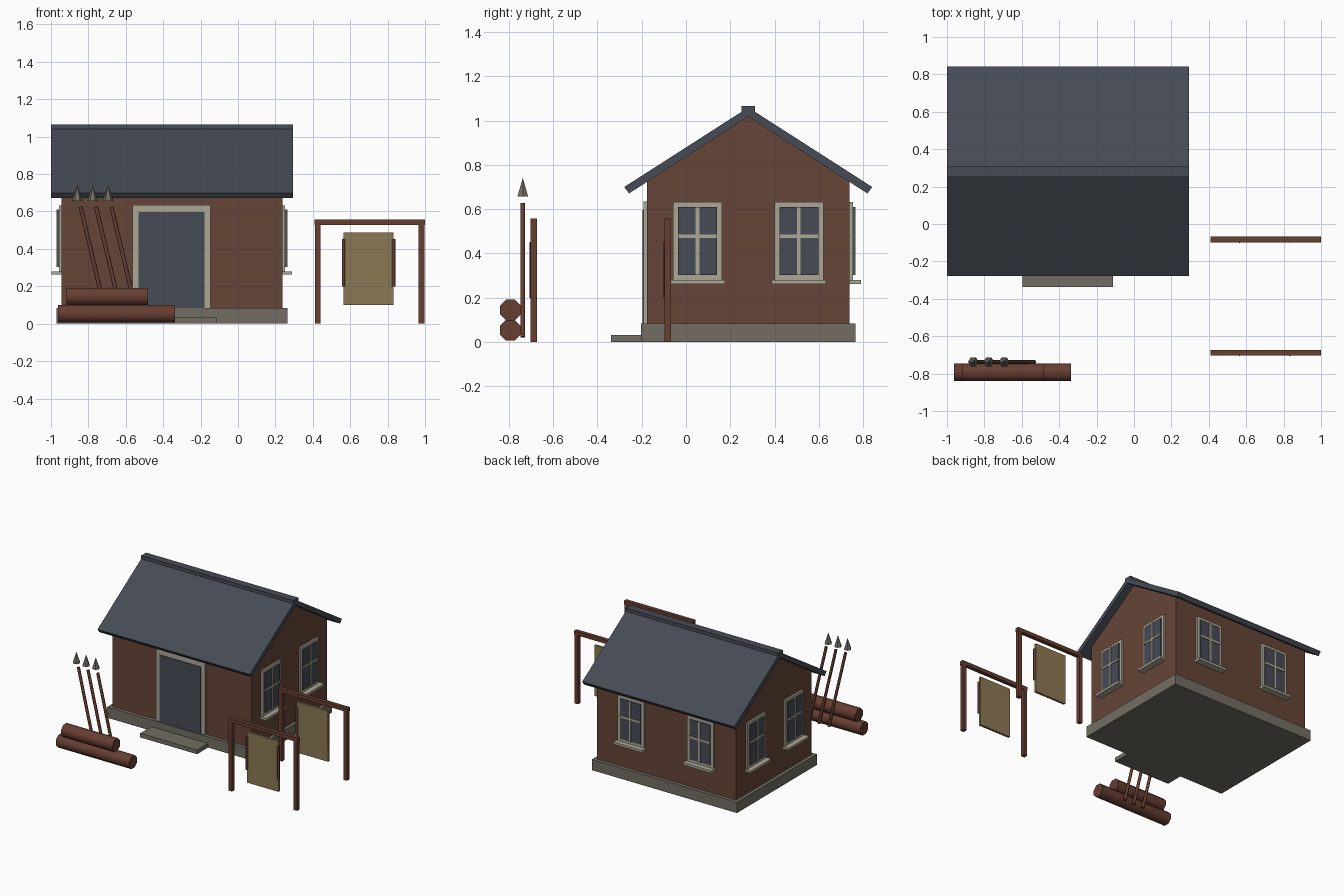
import bpy, bmesh, math
from mathutils import Matrix, Vector

if "Cube" in bpy.data.objects:
    bpy.data.objects.remove(bpy.data.objects["Cube"], do_unlink=True)


def material(name, rgb):
    m = bpy.data.materials.new(name)
    m.use_nodes = True
    col = (*rgb, 1)
    m.diffuse_color = col
    m.node_tree.nodes["Principled BSDF"].inputs["Base Color"].default_value = col
    return m


WALL = material("wall_brown", (0.133, 0.059, 0.038))
SLATE = material("slate_blue", (0.061, 0.070, 0.089))
TRIM = material("pale_trim", (0.42, 0.387, 0.307))
STONE = material("grey_stone", (0.171, 0.155, 0.126))
WOOD = material("red_wood", (0.133, 0.048, 0.031))
HIDE = material("tan_hide", (0.263, 0.191, 0.089))


def finish(name, bm, mat, smooth=False):
    bmesh.ops.recalc_face_normals(bm, faces=bm.faces)
    me = bpy.data.meshes.new(name)
    bm.to_mesh(me)
    bm.free()
    me.materials.append(mat)
    ob = bpy.data.objects.new(name, me)
    bpy.context.collection.objects.link(ob)
    if smooth:
        bpy.ops.object.select_all(action='DESELECT')
        ob.select_set(True)
        bpy.context.view_layer.objects.active = ob
        bpy.ops.object.shade_smooth_by_angle(angle=math.radians(50))
    return ob


def box(name, x, y, z, mat, frame=Matrix()):
    """Box from (low, high) ranges on each axis, placed in a local frame."""
    bm = bmesh.new()
    lo, hi = Vector((x[0], y[0], z[0])), Vector((x[1], y[1], z[1]))
    m = Matrix.Translation((lo + hi) / 2) @ Matrix.Diagonal((*(hi - lo), 1))
    bmesh.ops.create_cube(bm, size=1, matrix=frame @ m)
    return finish(name, bm, mat)


def extrude_x(name, profile, x0, x1, mat):
    """Extrude a (y, z) outline along x."""
    bm = bmesh.new()
    face = bm.faces.new([bm.verts.new((x0, y, z)) for y, z in profile])
    res = bmesh.ops.extrude_face_region(bm, geom=[face])
    moved = [g for g in res["geom"] if isinstance(g, bmesh.types.BMVert)]
    bmesh.ops.translate(bm, verts=moved, vec=(x1 - x0, 0, 0))
    return finish(name, bm, mat)


def rod(name, a, b, r1, r2, sides, mat, spin=0, smooth=True):
    """Cylinder or cone running from point a to point b."""
    a, b = Vector(a), Vector(b)
    d = b - a
    m = (Matrix.Translation((a + b) / 2) @ d.to_track_quat('Z', 'Y').to_matrix().to_4x4()
         @ Matrix.Rotation(spin, 4, 'Z'))
    bm = bmesh.new()
    bmesh.ops.create_cone(bm, cap_ends=True, segments=sides, radius1=r1, radius2=r2,
                          depth=d.length, matrix=m)
    return finish(name, bm, mat, smooth)


# House shell
CX, CY = -0.353, 0.281
HX, HY = 0.591, 0.458
box("foundation", (CX - 0.617, CX + 0.617), (CY - 0.485, CY + 0.485), (0, 0.083), STONE)
box("front_step", (-0.595, -0.112), (-0.338, -0.19), (0, 0.032), STONE)
extrude_x("house_walls", [(CY - HY, 0.07), (CY + HY, 0.07), (CY + HY, 0.723),
                          (CY, 1.018), (CY - HY, 0.723)], CX - HX, CX + HX, WALL)

# Roof: chevron with square-cut eaves, plus ridge cap
extrude_x("roof", [(CY - 0.538, 0.671), (CY, 1.018), (CY + 0.538, 0.671),
                   (CY + 0.56, 0.700), (CY, 1.059), (CY - 0.56, 0.700)], -1.0, 0.295, SLATE)
box("ridge_cap", (-1.0, 0.295), (CY - 0.03, CY + 0.03), (1.03, 1.065), SLATE)

# Door and its surround
wall_y = CY - HY
for name, x in (("door_jamb_right", (-0.564, -0.53)), ("door_jamb_left", (-0.182, -0.147))):
    box(name, x, (wall_y - 0.014, wall_y + 0.01), (0.08, 0.634), TRIM)
box("door_lintel", (-0.53, -0.182), (wall_y - 0.014, wall_y + 0.01), (0.597, 0.634), TRIM)
box("door", (-0.532, -0.18), (wall_y - 0.02, wall_y + 0.01), (0.08, 0.597), SLATE)


def window(name, frame):
    """Window in a frame whose -y points out of the wall."""
    box(name + "_surround", (-0.111, 0.111), (-0.014, 0.01), (0.278, 0.632), TRIM, frame)
    box(name + "_glass", (-0.088, 0.088), (-0.021, 0), (0.302, 0.61), SLATE, frame)
    box(name + "_upright_bar", (-0.008, 0.008), (-0.027, 0), (0.302, 0.61), TRIM, frame)
    box(name + "_cross_bar", (-0.088, 0.088), (-0.027, 0), (0.469, 0.485), TRIM, frame)
    box(name + "_sill", (-0.123, 0.123), (-0.052, 0.01), (0.262, 0.28), TRIM, frame)


# Two windows on each side wall and on the back wall
centre = Matrix.Translation((CX, CY, 0))
for side, angle, reach, half in (("left", 90, HX, HY), ("right", -90, HX, HY),
                                 ("back", 180, HY, HX)):
    turn = centre @ Matrix.Rotation(math.radians(angle), 4, 'Z')
    for i, s in enumerate((-1, 1)):
        window(f"{side}_window_{i + 1}", turn @ Matrix.Translation((s * half / 2, -reach, 0)))

# Drying racks with stretched hides
for label, y in (("front", -0.688), ("rear", -0.083)):
    depth = (y - 0.015, y + 0.015)
    for side, x in (("right", 0.412), ("left", 0.966)):
        box(f"{label}_rack_{side}_post", (x, x + 0.03), depth, (0, 0.53), WOOD)
    box(f"{label}_rack_beam", (0.41, 1.0), depth, (0.528, 0.557), WOOD)
    box(f"{label}_hide", (0.564, 0.832), (y - 0.009, y + 0.009), (0.1, 0.488), HIDE)
    for side, x in (("right", 0.564), ("left", 0.832)):
        rod(f"{label}_hide_{side}_rod", (x, y - 0.009, 0.2), (x, y - 0.009, 0.452),
            0.009, 0.009, 8, WOOD)

# Stacked logs
for name, x0, x1, z in (("lower_log", -0.962, -0.337, 0.053), ("upper_log", -0.917, -0.48, 0.145)):
    rod(name, (x0, -0.793, z), (x1, -0.793, z), 0.051, 0.051, 8, WOOD, math.pi / 8)

# Leaning spears
for i in range(3):
    x, y = -0.842 + i * 0.0825, -0.737
    rod(f"spear_shaft_{i + 1}", (x, y, 0.626), (x + 0.143, y, 0.022), 0.011, 0.011, 8, WOOD)
    rod(f"spear_head_{i + 1}", (x - 0.017, y, 0.657), (x - 0.017, y, 0.742),
        0.028, 0, 6, STONE, math.pi / 2, False)
